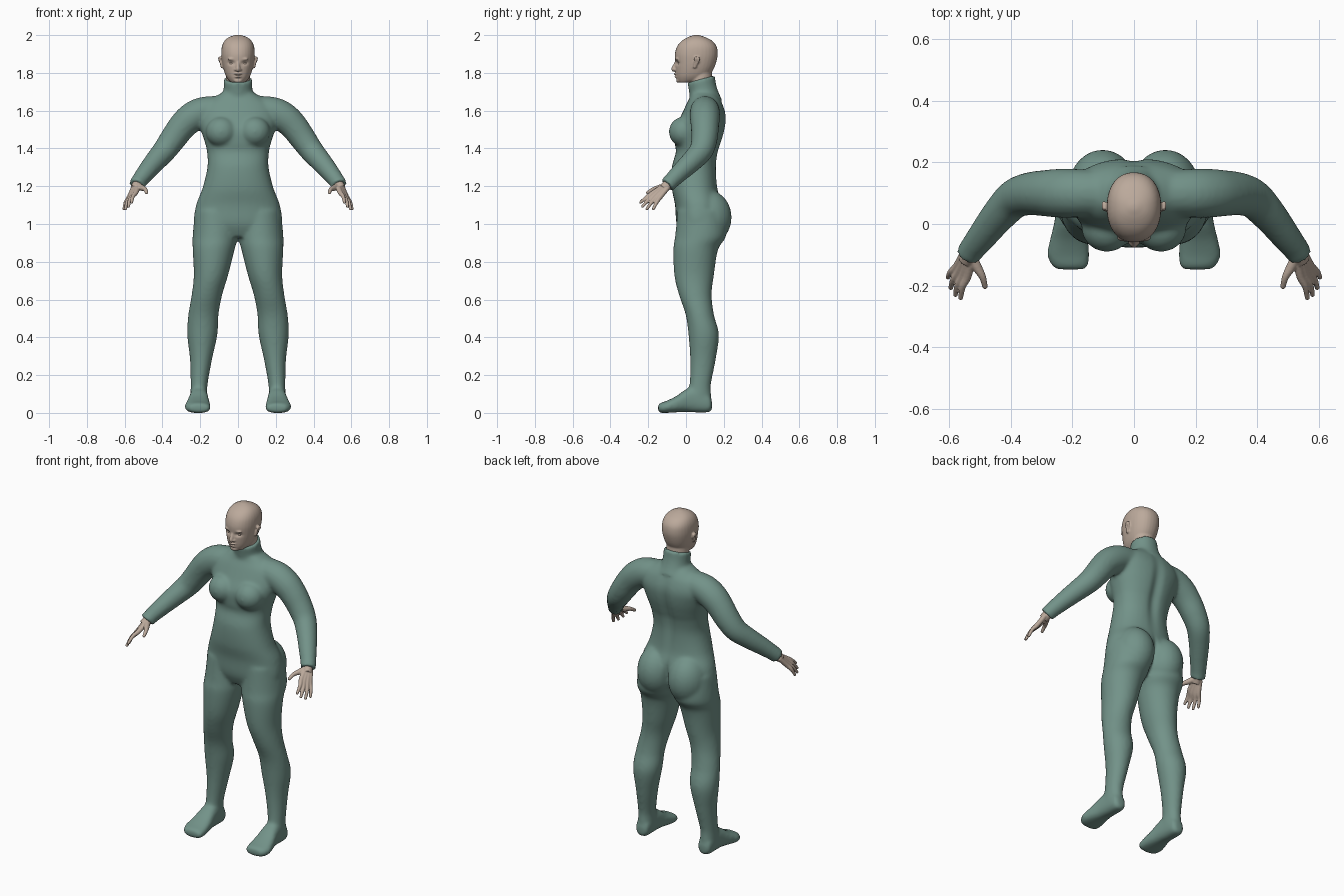
import bpy, bmesh, math
from mathutils import Vector, Matrix


def material(name, col):
    m = bpy.data.materials.new(name)
    m.diffuse_color = (*col, 1)
    return m


SUIT = material("suit_green", (0.17, 0.29, 0.25))
SKIN = material("skin", (0.50, 0.40, 0.33))


def spline(rows, k=6):
    """Catmull-Rom interpolation of rows of numbers."""
    out = []
    for i in range(len(rows) - 1):
        a, b, c, d = (rows[max(i - 1, 0)], rows[i], rows[i + 1], rows[min(i + 2, len(rows) - 1)])
        for j in range(k):
            t = j / k
            out.append([0.5 * (2 * q + (r - p) * t + (2 * p - 5 * q + 4 * r - s) * t * t
                               + (3 * q - p - 3 * r + s) * t ** 3) for p, q, r, s in zip(a, b, c, d)])
    return out + [list(rows[-1])]


def loft(bm, frames, n=32, e=2.0):
    """Skin closed superellipse rings given as (centre, u, v)."""
    f = lambda w: math.copysign(abs(w) ** (2 / e), w)
    rings = []
    for c, u, v in frames:
        ang = [2 * math.pi * i / n for i in range(n)]
        rings.append([bm.verts.new(c + u * f(math.cos(a)) + v * f(math.sin(a))) for a in ang])
    for p, q in zip(rings, rings[1:]):
        for i in range(n):
            j = (i + 1) % n
            bm.faces.new((p[i], p[j], q[j], q[i]))
    bm.faces.new(rings[0][::-1])
    bm.faces.new(rings[-1])


def column(bm, rows, s=1, e=2.0):
    """Upright loft: rows of z, x centre, x radius, front y, back y."""
    loft(bm, [(Vector((s * cx, (f + b) / 2, z)), Vector((rx, 0, 0)), Vector((0, (b - f) / 2, 0)))
              for z, cx, rx, f, b in spline(rows)], e=e)


def tube(bm, rows, s=1, flat=1.0, side=(0, 0, 1)):
    """Loft along a path: rows of x, y, z, radius."""
    pts = spline(rows)
    pos = [Vector((s * p[0], p[1], p[2])) for p in pts]
    ref = Vector((s * side[0], side[1], side[2]))
    frames = []
    for i, p in enumerate(pos):
        t = (pos[min(i + 1, len(pos) - 1)] - pos[max(i - 1, 0)]).normalized()
        u = ref.cross(t).normalized()
        frames.append((p, u * pts[i][3] * flat, t.cross(u) * pts[i][3]))
    loft(bm, frames, 16)


def ball(bm, c, r, s=1):
    mat = Matrix.Translation((s * c[0], c[1], c[2])) @ Matrix.Diagonal((*r, 1))
    bmesh.ops.create_uvsphere(bm, u_segments=24, v_segments=16, radius=1, matrix=mat)


def fuse(name, bm, mat, voxel, smooth, sculpt=None):
    """Melt overlapping parts into one smooth skin."""
    bmesh.ops.recalc_face_normals(bm, faces=bm.faces)
    me = bpy.data.meshes.new(name)
    bm.to_mesh(me)
    bm.free()
    ob = bpy.data.objects.new(name, me)
    bpy.context.collection.objects.link(ob)
    if voxel:
        r = ob.modifiers.new("Remesh", 'REMESH')
        r.mode, r.voxel_size = 'VOXEL', voxel
        m = ob.modifiers.new("Smooth", 'SMOOTH')
        m.factor, m.iterations = 0.5, smooth
        dg = bpy.context.evaluated_depsgraph_get()
        ob.data = bpy.data.meshes.new_from_object(ob.evaluated_get(dg))
        ob.modifiers.clear()
    if sculpt:
        for v in ob.data.vertices:
            v.co = sculpt(v.co.copy())
    ob.data.polygons.foreach_set("use_smooth", [True] * len(ob.data.polygons))
    ob.data.materials.clear()
    ob.data.materials.append(mat)
    ob.data.update()
    return ob


def bump(*d):
    return math.exp(-sum(q * q for q in d))


# Body suit: torso
bm = bmesh.new()
column(bm, [(1.70, 0, .075, .025, .155), (1.67, 0, .13, .02, .175), (1.63, 0, .19, .0, .197),
            (1.57, 0, .21, -.028, .213), (1.50, 0, .197, -.06, .207), (1.43, 0, .175, -.06, .188),
            (1.38, 0, .164, -.054, .172), (1.30, 0, .162, -.075, .162), (1.19, 0, .188, -.075, .168),
            (1.10, 0, .222, -.058, .19), (1.0, 0, .232, -.05, .18), (.93, 0, .18, -.02, .12)], e=2.25)
# Collar, tilted forward
loft(bm, [(Vector((0, y, z)), Vector((r, 0, 0)), Vector((0, r * .95, r * .25)))
          for y, z, r in spline([(.1, 1.63, .1), (.097, 1.675, .082), (.088, 1.72, .076), (.08, 1.768, .077)])])
for s in (1, -1):
    # Bust and seat
    ball(bm, (.088, -.012, 1.488), (.083, .079, .08), s)
    ball(bm, (.102, .115, 1.035), (.112, .127, .145), s)
    # Leg
    column(bm, [(1.07, .115, .112, -.045, .2), (.94, .12, .12, -.057, .212), (.865, .129, .111, -.067, .17),
                (.73, .143, .091, -.062, .148), (.627, .164, .081, -.038, .136), (.52, .183, .080, -.002, .148),
                (.415, .189, .08, .013, .174), (.28, .196, .058, .022, .157), (.15, .206, .045, .018, .132),
                (.09, .207, .045, .0, .134), (.03, .207, .042, .0, .125)], s)
    # Foot: rows of y, x centre, x radius, bottom, top
    loft(bm, [(Vector((s * cx, y, (a + b) / 2)), Vector((rx, 0, 0)), Vector((0, 0, (b - a) / 2)))
              for y, cx, rx, a, b in spline([(.138, .207, .02, .02, .06), (.12, .207, .04, .003, .1),
                                             (.05, .207, .046, .002, .14), (0, .208, .052, .005, .125),
                                             (-.05, .211, .062, .003, .09), (-.1, .213, .069, .0, .065),
                                             (-.135, .208, .06, .0, .053), (-.148, .205, .045, .01, .042)])], e=2.5)
    # Arm
    tube(bm, [(.1, .1, 1.605, .075), (.19, .1, 1.592, .08), (.25, .1, 1.56, .08), (.297, .1, 1.515, .075),
              (.345, .097, 1.45, .07), (.39, .08, 1.388, .064), (.44, .028, 1.33, .057),
              (.49, -.035, 1.27, .049), (.525, -.08, 1.225, .043), (.536, -.1, 1.205, .044)], s, side=(0, 1, .2))


def body_shape(v):
    # Spine groove and seat cleft
    if v.y > .08 and v.z > .93:
        v.y -= .016 * bump(v.x / .03, (v.z - 1.42) / .18)
        v.y -= .02 * bump(v.x / .014, (v.z - 1.03) / .08)
    v.z = max(v.z, .0)
    return v


fuse("body_suit", bm, SUIT, .009, 10, body_shape)

# Head: skull and face, neck, nose, lips, chin, ears
bm = bmesh.new()
column(bm, [(1.75, 0, .036, -.038, .03), (1.762, 0, .05, -.047, .09), (1.785, 0, .065, -.053, .122),
            (1.82, 0, .077, -.056, .146), (1.86, 0, .085, -.058, .161), (1.90, 0, .0885, -.059, .168),
            (1.94, 0, .085, -.047, .162), (1.97, 0, .071, -.022, .138), (1.99, 0, .046, .012, .1),
            (2.001, 0, .012, .045, .065)], e=2.2)
column(bm, [(1.66, 0, .065, .03, .155), (1.74, 0, .064, .02, .142), (1.82, 0, .062, .02, .135)])
tube(bm, [(0, -.05, 1.862, .007), (0, -.06, 1.84, .009), (0, -.066, 1.82, .012), (0, -.058, 1.812, .009)], side=(0, 1, 0))
ball(bm, (0, -.054, 1.794), (.022, .011, .006))
ball(bm, (0, -.052, 1.78), (.019, .011, .006))
ball(bm, (0, -.04, 1.76), (.024, .012, .013))
for s in (1, -1):
    ball(bm, (.011, -.056, 1.817), (.009, .012, .008), s)
    ball(bm, (.032, -.046, 1.873), (.024, .012, .007), s)
    # Ear
    tube(bm, [(.086, .045, 1.825, .008), (.09, .05, 1.845, .011), (.098, .058, 1.87, .017),
              (.098, .06, 1.885, .012)], s, side=(0, 1, 0), flat=.5)


def face_shape(v):
    if v.y < .02:
        v.y += .011 * bump((abs(v.x) - .034) / .017, (v.z - 1.852) / .01)
        v.y += .005 * bump(v.x / .02, (v.z - 1.787) / .003)
    if abs(v.x) > .092:
        v.x -= math.copysign(.006, v.x) * bump((v.y - .055) / .008, (v.z - 1.862) / .014)
    return v


fuse("head", bm, SKIN, .0045, 5, face_shape)

for s, side in ((1, "left"), (-1, "right")):
    # Eye
    bm = bmesh.new()
    ball(bm, (.034, -.029, 1.851), (.014, .013, .0095), s)
    fuse(side + "_eye", bm, SKIN, 0, 0)
    # Hand: wrist, palm strips, fingers and thumb
    bm = bmesh.new()
    tube(bm, [(.52, -.075, 1.23, .028), (.535, -.1, 1.205, .027), (.545, -.12, 1.186, .026)], s)
    fingers = [((.54, -.168, 1.168), (.563, -.24, 1.115)), ((.555, -.165, 1.155), (.58, -.23, 1.093)),
               ((.568, -.153, 1.147), (.595, -.207, 1.080)), ((.575, -.137, 1.143), (.604, -.173, 1.080))]
    for i, (k, t) in enumerate(fingers):
        w = (.528 + .008 * i, -.108 + .004 * i, 1.206 - .004 * i)
        mid = [(a + b) / 2 for a, b in zip(k, t)]
        mid[0] += .005
        mid[2] += .004
        tube(bm, [(*w, .014), (*k, .0135), (*mid, .0105), (*t, .008)], s)
        ball(bm, t, (.008, .008, .008), s)
    tube(bm, [(.527, -.105, 1.203, .016), (.51, -.14, 1.192, .016), (.492, -.172, 1.184, .0115),
              (.484, -.203, 1.166, .009)], s)
    ball(bm, (.484, -.203, 1.166), (.009, .009, .009), s)
    fuse(side + "_hand", bm, SKIN, .0035, 4)
